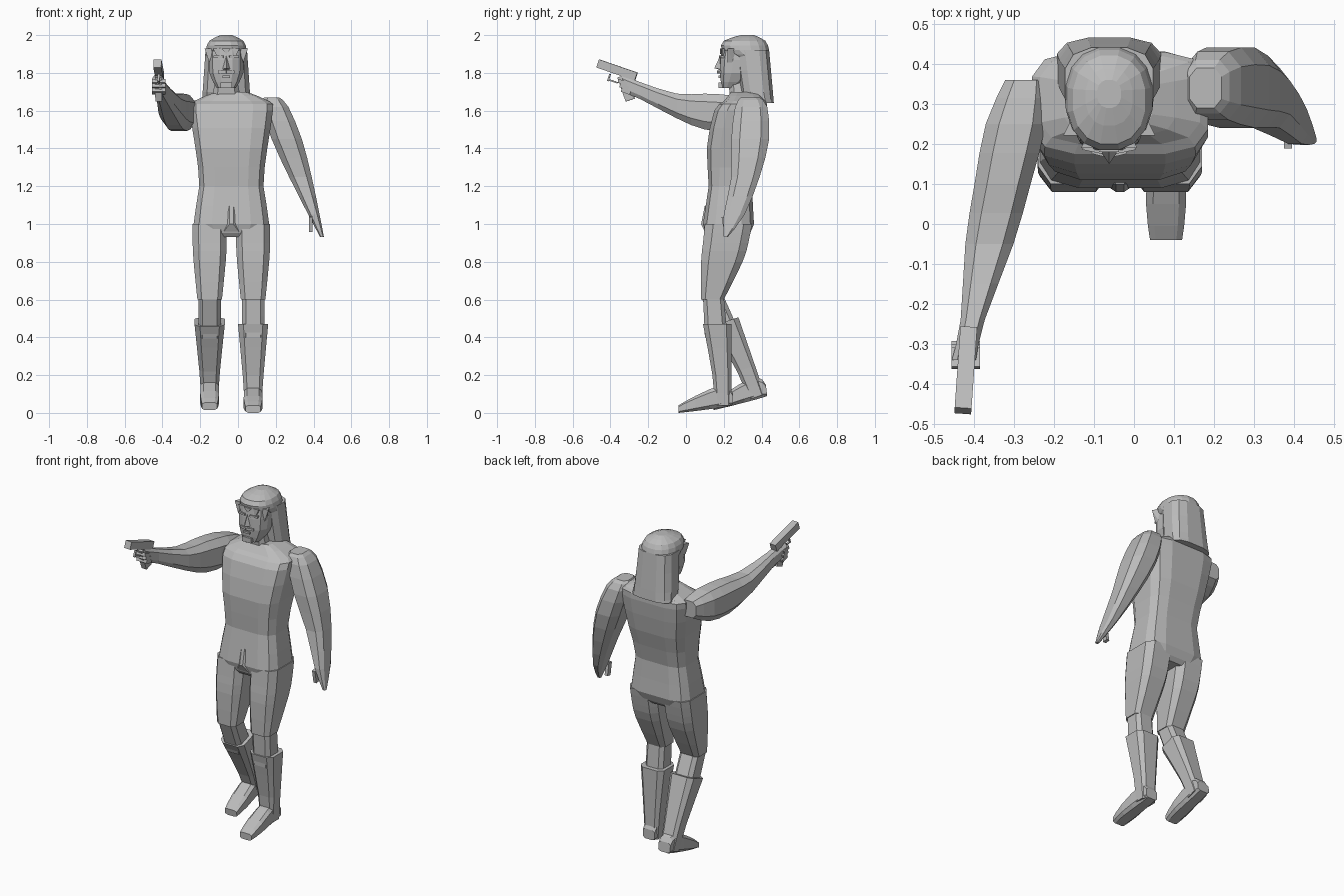
import bpy, bmesh, math
from mathutils import Matrix, Vector

cube = bpy.data.objects.get("Cube")
if cube:
    bpy.data.objects.remove(cube, do_unlink=True)

# Single plain colour
GREY = (.5, .5, .5, 1)
grey = bpy.data.materials.new("plain_grey")
grey.use_nodes = True
grey.diffuse_color = GREY
grey.node_tree.nodes["Principled BSDF"].inputs["Base Color"].default_value = GREY

BODY_X, LEG_X, HEAD_X = -.035, .08, -.062


def finish(name, bm):
    """Turn a bmesh into a flat shaded object."""
    bmesh.ops.recalc_face_normals(bm, faces=bm.faces)
    mesh = bpy.data.meshes.new(name)
    bm.to_mesh(mesh)
    bm.free()
    mesh.materials.append(grey)
    obj = bpy.data.objects.new(name, mesh)
    bpy.context.collection.objects.link(obj)
    return obj


def outline(sides, power):
    """Rounded box cross-section, scaled to fill a unit square."""
    points = []
    for i in range(sides):
        angle = math.tau * (i + .5) / sides
        c, s = math.cos(angle), math.sin(angle)
        points.append((math.copysign(abs(c) ** (2 / power), c),
                       math.copysign(abs(s) ** (2 / power), s)))
    reach_x = max(x for x, y in points)
    reach_y = max(y for x, y in points)
    return [(x / reach_x, y / reach_y) for x, y in points]


def smooth_rows(rows, steps):
    """Fill in sections between the keys along a smooth curve."""
    keys = [Vector(row) for row in rows]
    keys = [keys[0]] + keys + [keys[-1]]
    filled = []
    for before, start, end, after in zip(keys, keys[1:], keys[2:], keys[3:]):
        for step in range(steps):
            t = step / steps
            leave, arrive = (end - before) / 2, (after - start) / 2
            gap = end - start
            filled.append(start + leave * t + (3 * gap - 2 * leave - arrive) * t ** 2
                          + (leave + arrive - 2 * gap) * t ** 3)
    return filled + [keys[-1]]


def loft(name, centre, rows, axis="z", lean=0, sides=8, power=4, steps=2):
    """Skin sections given as (station, half width, low depth, high depth)."""
    bm = bmesh.new()
    rings = []
    for station, half, low, high in smooth_rows(rows, steps):
        ring = []
        for u, v in outline(sides, power):
            x = centre + lean * station + u * half
            depth = (low + high + v * (high - low)) / 2
            co = (x, depth, station) if axis == "z" else (x, station, depth)
            ring.append(bm.verts.new(co))
        rings.append(ring)
    for lower, upper in zip(rings, rings[1:]):
        for i in range(sides):
            j = (i + 1) % sides
            bm.faces.new((lower[i], lower[j], upper[j], upper[i]))
    bm.faces.new(rings[0])
    bm.faces.new(rings[-1])
    return finish(name, bm)


def block(name, centre, size, tilt=0, yaw=0):
    """Box turned about x and then about z."""
    bm = bmesh.new()
    bmesh.ops.create_cube(bm, size=1)
    turn = Matrix.Rotation(math.radians(yaw), 4, "Z") @ Matrix.Rotation(math.radians(tilt), 4, "X")
    bm.transform(Matrix.Translation(centre) @ turn @ Matrix.Diagonal((*size, 1)))
    return finish(name, bm)


def wedge(name, points):
    """Convex solid around a few points."""
    bm = bmesh.new()
    for point in points:
        bm.verts.new(point)
    bmesh.ops.convex_hull(bm, input=bm.verts)
    return finish(name, bm)


def swing(obj, pivot, degrees, shift):
    """Turn a part about a sideways hinge, then move it."""
    pivot = Vector(pivot)
    turn = Matrix.Rotation(math.radians(degrees), 4, "X")
    obj.data.transform(Matrix.Translation(pivot + Vector(shift)) @ turn
                       @ Matrix.Translation(-pivot))


# Torso, neck and crotch fold
loft("torso", BODY_X, [(.93, .14, .12, .32), (1, .2, .09, .36), (1.2, .17, .12, .35),
                       (1.4, .19, .11, .4), (1.6, .22, .15, .43), (1.65, .2, .2, .42),
                       (1.7, .08, .24, .38)], sides=12)
loft("neck", HEAD_X, [(1.6, .09, .24, .38), (1.8, .05, .22, .36)])
wedge("crotch", [(BODY_X + side * width, y, z) for side in (-1, 1)
                 for width, y, z in ((.01, .08, 1), (.04, .1, .96), (.01, .1, 1.1), (.05, .2, .95))])

# Legs, boots and feet: the left leads, the right trails with its heel lifted
for side in ("left", "right"):
    x = LEG_X if side == "left" else 2 * BODY_X - LEG_X
    loft(side + "_thigh", x, [(1, .09, .1, .35), (.9, .09, .09, .33), (.8, .085, .08, .3),
                              (.6, .065, .08, .2)])
    shin = loft(side + "_shin", x, [(.62, .06, .09, .2), (.4, .06, .1, .22)])
    boot = loft(side + "_boot", x, [(.47, .08, .09, .24), (.2, .055, .14, .24),
                                    (.04, .045, .15, .24)])
    foot = loft(side + "_foot", x, [(.25, .04, .04, .1), (.2, .045, .03, .15),
                                    (.05, .05, .01, .09), (-.04, .04, 0, .04)], axis="y")
    if side == "right":
        for part in (shin, boot):
            swing(part, (0, .15, .6), 19, (0, 0, 0))
        swing(foot, (0, .25, .04), 7, (0, .18, .05))

# Hanging left arm, tapering into the hand
loft("left_arm", .78, [(1.67, .04, .29, .39), (1.62, .07, .26, .43), (1.45, .08, .24, .44),
                       (1.25, .06, .24, .39), (1.05, .03, .2, .31), (.93, .01, .2, .22)],
     lean=-.36, power=3)
block("left_thumb", (.385, .21, 1), (.02, .03, .08), tilt=10)

# Raised right arm, reaching forward into the grip
loft("right_arm", -.35, [(.36, .05, 1.55, 1.65), (.25, .075, 1.5, 1.68), (.1, .07, 1.5, 1.69),
                         (-.05, .06, 1.56, 1.69), (-.24, .03, 1.66, 1.75),
                         (-.34, .03, 1.7, 1.79)], axis="y", lean=.22, power=3)

# Pistol with fingers around the grip
SLOPE, YAW, GUN_X = -19, -4, -.42
for i in range(3):
    block("right_finger", (GUN_X, -.335 + i * .008, 1.75 - i * .024), (.07, .05, .02), SLOPE)
block("pistol_slide", (GUN_X, -.365, 1.815), (.042, .215, .045), SLOPE, YAW)
block("pistol_grip", (GUN_X, -.317, 1.72), (.035, .05, .135), -SLOPE, YAW)
block("trigger_guard", (GUN_X, -.385, 1.755), (.012, .05, .008), SLOPE, YAW)
block("guard_front", (GUN_X, -.408, 1.775), (.012, .008, .04), SLOPE, YAW)

# Head and face
loft("head", HEAD_X, [(1.72, .05, .19, .27), (1.8, .09, .18, .37), (1.93, .09, .19, .41),
                      (1.97, .07, .23, .4)], sides=12, power=2.6)
wedge("nose", [(HEAD_X, .18, 1.89), (HEAD_X, .15, 1.825), (HEAD_X - .02, .18, 1.82),
               (HEAD_X + .02, .18, 1.82), (HEAD_X, .2, 1.81)])
for side in (-1, 1):
    block("brow", (HEAD_X + side * .04, .19, 1.885), (.05, .02, .012), yaw=side * 12)
    block("moustache", (HEAD_X + side * .02, .18, 1.805), (.045, .02, .014), yaw=side * 14)
block("lower_lip", (HEAD_X, .18, 1.78), (.04, .016, .012))
block("chin", (HEAD_X, .195, 1.735), (.06, .045, .03))

# Hair: crown, long curtain and a jagged fringe
loft("hair_crown", HEAD_X, [(1.88, .11, .26, .44), (1.92, .108, .19, .44), (1.97, .09, .2, .42),
                            (2, .03, .29, .36)], sides=16, power=2.3)
loft("hair_curtain", HEAD_X, [(1.64, .13, .33, .465), (1.7, .125, .29, .46),
                              (1.92, .11, .26, .44)], sides=12, power=3)
for i in range(-2, 3):
    offset = i * .045
    x, y = HEAD_X + offset, .18 + 5 * offset ** 2
    tip = 1.9 - abs(offset) * .5
    wedge("fringe", [(x - .025, y, 1.93), (x + .025, y, 1.93), (x, y, tip),
                     (x, y + .05, 1.93), (x, y + .03, tip)])
